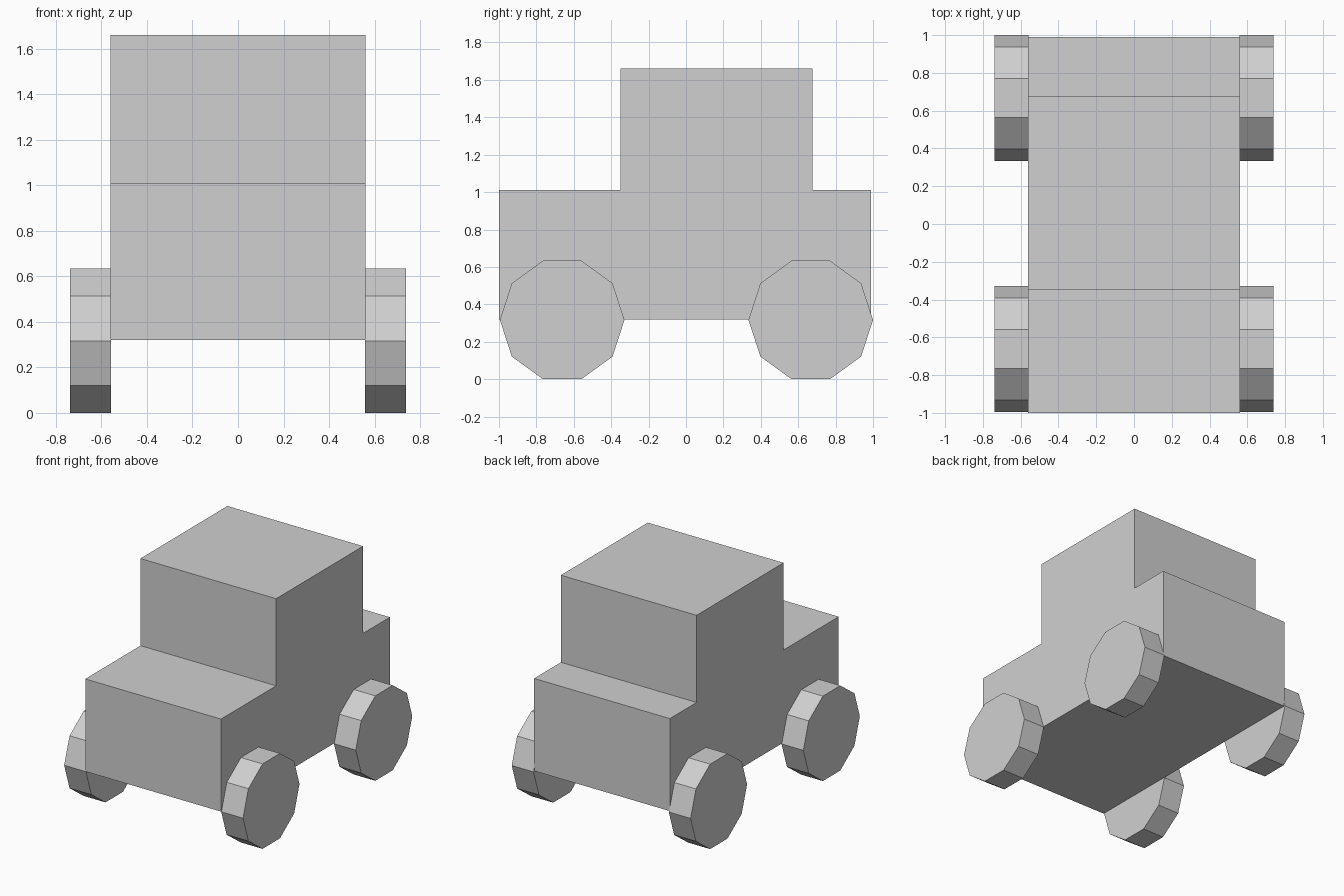
import bpy
import bmesh
import math
from mathutils import Matrix, Vector

cube = bpy.data.objects.get("Cube")
if cube:
    bpy.data.objects.remove(cube, do_unlink=True)

GREY = (0.63, 0.63, 0.63, 1.0)
grey = bpy.data.materials.new("light grey")
grey.use_nodes = True
grey.diffuse_color = GREY
grey.node_tree.nodes["Principled BSDF"].inputs["Base Color"].default_value = GREY


def finish(bm, name):
    bmesh.ops.recalc_face_normals(bm, faces=bm.faces)
    mesh = bpy.data.meshes.new(name)
    bm.to_mesh(mesh)
    bm.free()
    mesh.materials.append(grey)
    obj = bpy.data.objects.new(name, mesh)
    bpy.context.collection.objects.link(obj)
    return obj


# Body: side profile (y, z) with hood, cabin and boot, extruded across the width
HALF_WIDTH = 0.56
profile = [(-1.0, 0.32), (0.99, 0.32), (0.99, 1.01), (0.675, 1.01),
           (0.675, 1.66), (-0.35, 1.66), (-0.35, 1.01), (-1.0, 1.01)]
bm = bmesh.new()
side = bm.faces.new([bm.verts.new((-HALF_WIDTH, y, z)) for y, z in profile])
result = bmesh.ops.extrude_face_region(bm, geom=[side], use_keep_orig=True)
moved = [v for v in result["geom"] if isinstance(v, bmesh.types.BMVert)]
bmesh.ops.translate(bm, verts=moved, vec=Vector((2 * HALF_WIDTH, 0, 0)))
finish(bm, "body")

# Wheels: ten-sided discs against the body sides
RADIUS, WIDTH = 0.333, 0.18
for end, y in (("front", -0.662), ("back", 0.667)):
    for hand, sign in (("left", 1), ("right", -1)):
        bm = bmesh.new()
        bmesh.ops.create_cone(bm, cap_ends=True, segments=10, radius1=RADIUS,
                              radius2=RADIUS, depth=WIDTH)
        # Axle along x, with a corner pointing straight forward and a flat below
        bmesh.ops.rotate(bm, verts=bm.verts, cent=(0, 0, 0),
                         matrix=Matrix.Rotation(math.radians(90), 3, "Y"))
        low = min(v.co.z for v in bm.verts)
        if sum(abs(v.co.z - low) < 1e-4 for v in bm.verts) < 4:
            bmesh.ops.rotate(bm, verts=bm.verts, cent=(0, 0, 0),
                             matrix=Matrix.Rotation(math.radians(18), 3, "X"))
            low = min(v.co.z for v in bm.verts)
        wheel = finish(bm, f"{end}_{hand}_wheel")
        wheel.location = (sign * (HALF_WIDTH + WIDTH / 2 - 0.002), y, -low)
